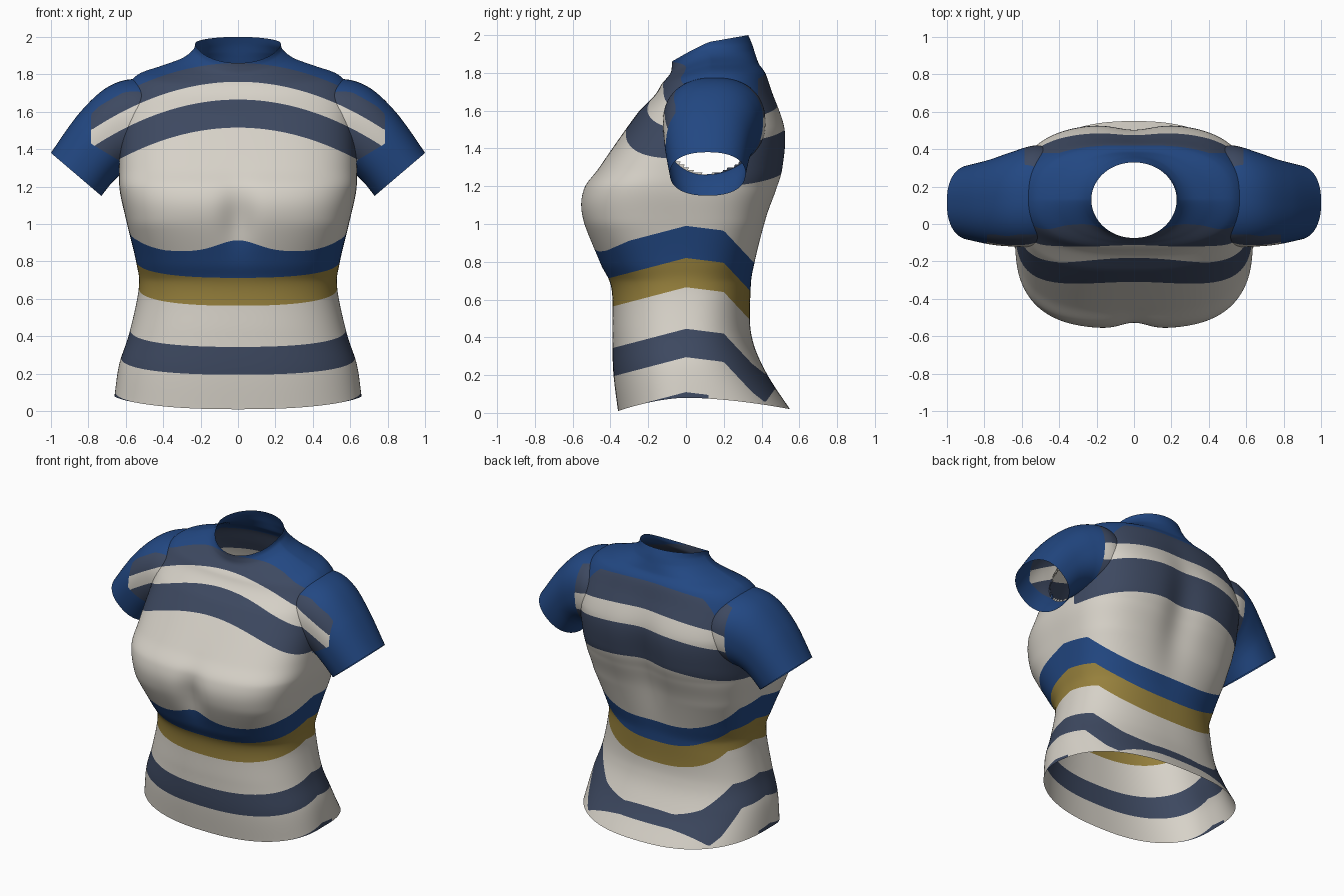
import bpy, bmesh, math
from mathutils import Vector
from mathutils.bvhtree import BVHTree

if "Cube" in bpy.data.objects:
    bpy.data.objects.remove(bpy.data.objects["Cube"])


# ---- materials -------------------------------------------------------------
def material(name, r, g, b):
    m = bpy.data.materials.new(name)
    m.diffuse_color = (r, g, b, 1)
    m.use_nodes = True
    m.node_tree.nodes["Principled BSDF"].inputs["Base Color"].default_value = m.diffuse_color
    return m


MATS = [material("off_white", .68, .645, .58), material("bright_blue", .016, .064, .225),
        material("slate_navy", .047, .066, .118), material("mustard", .305, .216, .045)]
WHITE, BLUE, NAVY, GOLD = range(4)


# ---- helpers ---------------------------------------------------------------
def ramp(x, *keys):
    """Piecewise linear function through (x, value) keys."""
    if x <= keys[0][0]:
        return keys[0][1]
    for (a, fa), (b, fb) in zip(keys, keys[1:]):
        if x <= b:
            return fa + (fb - fa) * (x - a) / (b - a)
    return keys[-1][1]


def bump(x, width):
    return math.exp(-(x / width) ** 2)


def refine(rows, steps):
    """Catmull-Rom resampling of a list of parameter tuples."""
    last = len(rows) - 1
    out = []
    for i in range(last):
        p, q, r, u = [Vector(rows[max(0, min(last, k))]) for k in range(i - 1, i + 3)]
        for s in range(steps):
            t = s / steps
            out.append(q + ((r - p) * t + (2 * p - 5 * q + 4 * r - u) * t ** 2
                            + (3 * q - p - 3 * r + u) * t ** 3) / 2)
    return out + [Vector(rows[-1])]


def superellipse(t, n):
    c, s = math.cos(t), math.sin(t)
    k = (abs(c) ** n + abs(s) ** n) ** (-1 / n)
    return c * k, s * k


def tube(rows, cols, point, flip=False):
    bm = bmesh.new()
    grid = [[bm.verts.new(point(r, math.tau * j / cols)) for j in range(cols)] for r in rows]
    for lo, hi in zip(grid, grid[1:]):
        for j in range(cols):
            quad = [lo[j - 1], lo[j], hi[j], hi[j - 1]]
            bm.faces.new(quad[::-1] if flip else quad)
    bm.normal_update()
    return bm


def inside(tree, p, direction):
    """Ray parity test."""
    hits, origin = 0, Vector(p)
    while hits < 12:
        loc = tree.ray_cast(origin, direction)[0]
        if loc is None:
            break
        hits += 1
        origin = loc + direction * 1e-4
    return hits % 2 == 1


def trim(bm, hidden_test):
    """Remove faces lying wholly inside another tube."""
    hidden = {v for v in bm.verts if hidden_test(v.co)}
    bmesh.ops.delete(bm, geom=[f for f in bm.faces if all(v in hidden for v in f.verts)],
                     context='FACES')


def finish(bm, name, rule):
    """Cut a clean line wherever the colour changes along an edge, then colour the faces."""
    colour = {v: rule(v.co) for v in bm.verts}
    cuts = []
    for e in [e for e in bm.edges if colour[e.verts[0]] != colour[e.verts[1]]]:
        a, b = e.verts
        lo, hi = 0.0, 1.0
        for _ in range(9):
            mid = (lo + hi) / 2
            if rule(a.co.lerp(b.co, mid)) == colour[a]:
                lo = mid
            else:
                hi = mid
        cuts.append(bmesh.utils.edge_split(e, a, min(.97, max(.03, hi)))[1])
    bmesh.ops.connect_verts(bm, verts=cuts)
    for f in bm.faces:
        f.material_index = rule(f.calc_center_median())
        f.smooth = True
    me = bpy.data.meshes.new(name)
    for m in MATS:
        me.materials.append(m)
    bm.to_mesh(me)
    bm.free()
    bpy.context.collection.objects.link(bpy.data.objects.new(name, me))


# ---- torso rings: height at the side, half width, front y, back y ----------
RINGS = [(.08, .66, -.36, .55), (.25, .635, -.385, .42), (.42, .58, -.39, .345),
         (.66, .53, -.395, .345), (.80, .545, -.46, .37), (1.03, .60, -.55, .43),
         (1.18, .632, -.545, .485), (1.30, .635, -.46, .52), (1.50, .63, -.32, .53),
         (1.70, .605, -.175, .46), (1.795, .54, -.13, .425), (1.845, .41, -.10, .39),
         (1.885, .30, -.08, .37), (1.93, .24, -.075, .35), (1.965, .228, -.075, .33)]


def torso_point(ring, t):
    zs, w, yf, yb = ring
    c, v = superellipse(t, ramp(zs, (.7, 2.4), (1, 3.2), (1.5, 2.9), (1.8, 2.5), (1.9, 2)))
    mid = ramp(zs, (.6, 0), (1, -.05), (1.2, -.05), (1.5, .1), (1.7, .13))
    x = w * c
    if v < 0:       # front half, with the cleft of the chest
        tilt = ramp(zs, (.08, -.07), (.4, 0), (1.6, 0), (1.965, -.105))
        power = ramp(zs, (1.6, 1.7), (1.9, 1.15))
        y = mid + v * (mid - yf) + .045 * bump(x, .09) * bump(zs - 1.03, .16)
    else:           # back half, with the groove of the spine
        tilt = ramp(zs, (.08, -.06), (.4, 0), (1.85, 0), (1.965, .035))
        power = 1.7 if zs < 1 else 1
        y = mid + v * (yb - mid) - .045 * bump(x, .13) * bump(zs - 1.25, .35)
    return (x, y, zs + tilt * abs(v) ** power)


# ---- sleeves: top x, top z, bottom x, bottom z, front y, back y ------------
SLEEVE = [(.40, 1.74, .40, 1.32, -.09, .40), (.55, 1.775, .50, 1.30, -.12, .42),
          (.70, 1.73, .60, 1.28, -.12, .385), (.85, 1.59, .665, 1.23, -.11, .345),
          (1.0, 1.38, .73, 1.15, -.085, .315)]


def sleeve_point(side):
    def point(row, t):
        xt, zt, xb, zb, y0, y1 = row
        c, s = superellipse(t, 2.3)
        return (side * (xt + xb + s * (xt - xb)) / 2,
                (y0 + y1 + c * (y1 - y0)) / 2,
                (zt + zb + s * (zt - zb)) / 2)
    return point


# ---- stripe rules ----------------------------------------------------------
def band(h, *steps, rest=WHITE):
    """First colour whose lower edge lies below h."""
    return next((colour for edge, colour in steps if h > edge), rest)


def chest_stripes(p):
    if p.y < .15:
        return band(p.z + .42 * p.x ** 2, (1.86, BLUE), (1.76, NAVY), (1.665, WHITE), (1.515, NAVY))
    return band(p.z + .2 * p.x ** 2, (1.8, BLUE), (1.63, NAVY), (1.51, WHITE), (1.275, NAVY))


def torso_rule(p):
    if p.z > 1.2:
        shoulder = p.z > 1.33 and abs(p.x) > .585 and p.y > -.07
        yoke = p.z > 1.62 and 0 < p.y < .38
        return BLUE if shoulder or yoke else chest_stripes(p)
    h = p.z - ramp(p.y, (-.42, 0), (0, .11), (.2, .085), (.35, -.075), (.42, -.13), (.47, -.06))
    top = ramp(p.y, (-.5, .845), (-.3, .88))
    if p.y < -.3:
        top += .065 * bump(p.x, .16)
    hem = NAVY if -.22 < p.y < .12 else WHITE
    return band(h, (top, WHITE), (.71, BLUE), (.555, GOLD), (.335, WHITE), (.185, NAVY),
                (0, WHITE), rest=hem)


def sleeve_rule(p):
    x = abs(p.x)
    front = p.y < -.055 and x < .785 and p.z > 1.33 + .6 * (x - .62)
    back = p.y > .3 and x < .585
    return chest_stripes(p) if front or back else BLUE


# ---- build, trim the hidden overlaps so the shirt is hollow ----------------
torso = tube(refine(RINGS, 11), 200, torso_point)
sleeves = {s: tube(refine(SLEEVE, 13), 112, sleeve_point(s), s < 0) for s in (1, -1)}
torso_tree = BVHTree.FromBMesh(torso)
sleeve_trees = {s: BVHTree.FromBMesh(b) for s, b in sleeves.items()}
BACKWARD = Vector((0, 1, 0))

trim(torso, lambda p: p.z > 1.1 and abs(p.x) > .42
     and inside(sleeve_trees[1 if p.x > 0 else -1], p, BACKWARD))
finish(torso, "shirt_body", torso_rule)
for side, bm in sleeves.items():
    outward = Vector((side, 0, 0))
    trim(bm, lambda p: inside(torso_tree, p, outward))
    finish(bm, "right_sleeve" if side > 0 else "left_sleeve", sleeve_rule)
